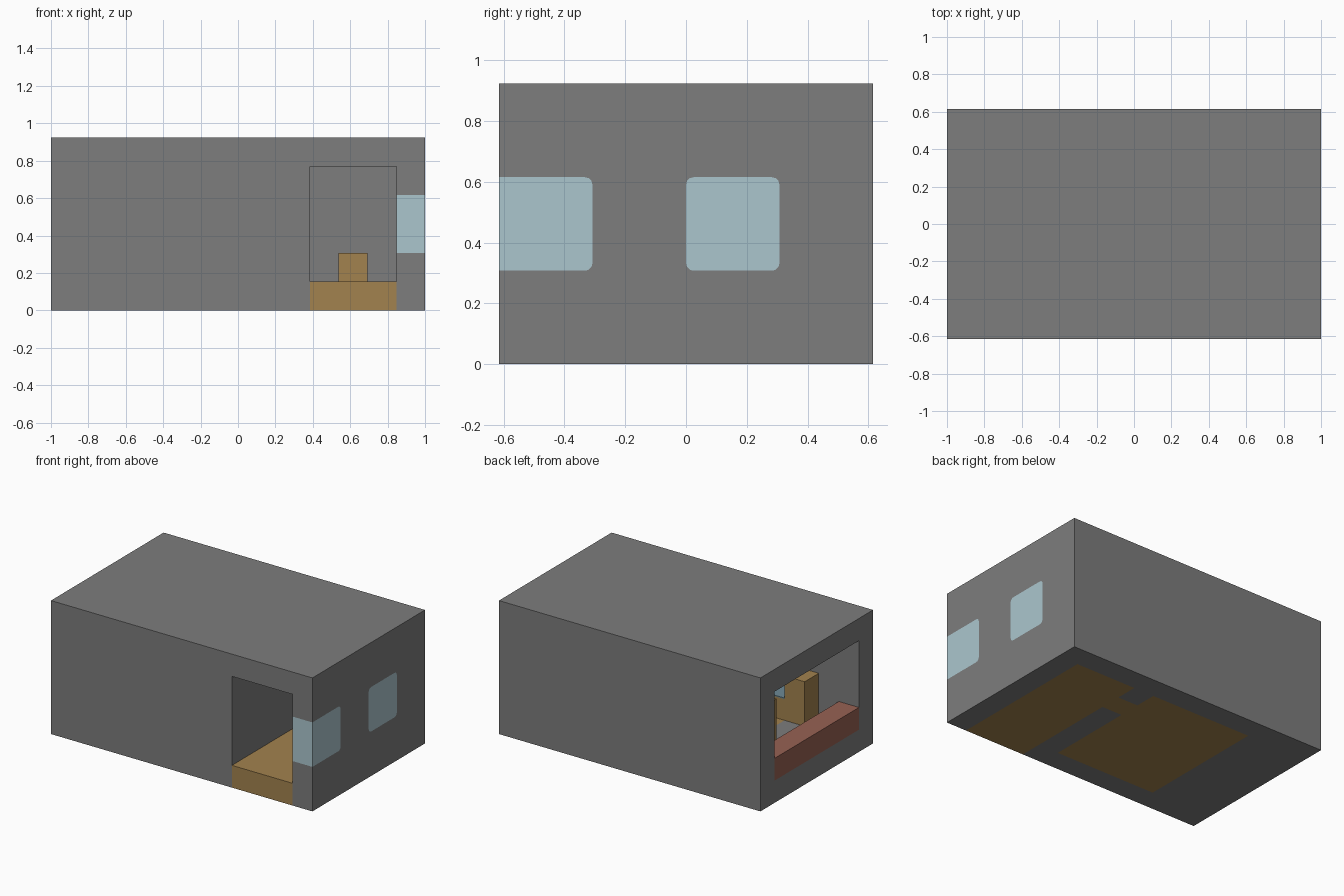
import bpy
import bmesh
from mathutils import Vector

U = 2 / 13                     # one building block
SIZE = Vector((13, 8, 6))      # house size in blocks

cube = bpy.data.objects.get("Cube")
if cube:
    bpy.data.objects.remove(cube, do_unlink=True)


def material(name, rgb):
    """Flat colour from 0-255 values, stored linear."""
    def linear(c):
        c /= 255
        return c / 12.92 if c < 0.04 else ((c + 0.055) / 1.055) ** 2.4
    colour = (*[linear(c) for c in rgb], 1)
    m = bpy.data.materials.new(name)
    m.use_nodes = True
    m.diffuse_color = colour
    bsdf = m.node_tree.nodes["Principled BSDF"]
    bsdf.inputs["Base Color"].default_value = colour
    bsdf.inputs["Roughness"].default_value = 0.9
    return m


stone = material("stone grey", (125, 125, 125))
wood = material("plank brown", (162, 130, 78))
glass = material("pale glass", (171, 198, 206))
brick = material("brick red", (151, 97, 83))
blue = material("dusty blue", (109, 138, 150))


def block(name, low, high, mat=None, round_at=()):
    """Box between two block-grid corners; edges along x at the given y values are rounded."""
    low, high = Vector(low), Vector(high)
    bm = bmesh.new()
    bmesh.ops.create_cube(bm, size=1)
    for v in bm.verts:
        v.co = Vector(low[i] if v.co[i] < 0 else high[i] for i in range(3))
    corners = [e for e in bm.edges
               if abs(e.verts[0].co.x - e.verts[1].co.x) > 0.1
               and any(abs(e.verts[0].co.y - y) < 0.01 for y in round_at)]
    if corners:
        bmesh.ops.bevel(bm, geom=corners, offset=0.16, segments=3,
                        profile=0.5, affect='EDGES')
    for v in bm.verts:
        v.co = Vector((v.co.x - SIZE.x / 2, v.co.y - SIZE.y / 2, v.co.z)) * U
    mesh = bpy.data.meshes.new(name)
    bm.to_mesh(mesh)
    bm.free()
    if mat:
        mesh.materials.append(mat)
    obj = bpy.data.objects.new(name, mesh)
    bpy.context.collection.objects.link(obj)
    return obj


def cut(target, low, high, round_at=()):
    """Remove a box from the target and discard the cutter."""
    cutter = block("cutter", low, high, round_at=round_at)
    cutter.hide_render = True
    mod = target.modifiers.new("opening", 'BOOLEAN')
    mod.operation = 'DIFFERENCE'
    mod.solver = 'EXACT'
    mod.object = cutter
    bpy.context.view_layer.objects.active = target
    bpy.ops.object.modifier_apply(modifier=mod.name)
    bpy.data.objects.remove(cutter, do_unlink=True)


# Stone shell with hall, inner doorway, main room and open side
shell = block("house_shell", (0, 0, 0), SIZE, stone)
cut(shell, (9, -0.5, -0.5), (12, 7, 5))
cut(shell, (3, 1, -0.5), (8, 7, 5))
cut(shell, (7.5, 5, -0.5), (9.5, 6, 4))
cut(shell, (-0.5, 1, 1), (3.5, 7, 5))

# Windows: one wraps the front corner, one sits further back
cut(shell, (11.5, -0.5, 2), (13.5, 2, 4), round_at=(2,))
block("corner_window", (12, 0, 2), (13, 2, 4), glass, round_at=(2,))
cut(shell, (11.5, 4, 2), (13.5, 6, 4), round_at=(4, 6))
block("side_window", (12, 4, 2), (13, 6, 4), glass, round_at=(4, 6))

# Plank floors
block("hall_floor", (9, 0, 0), (12, 7, 1), wood)
block("doorway_floor", (8, 5, 0), (9, 6, 1), wood)
block("room_floor", (3, 1, 0), (8, 7, 1), wood)

# Low parapet in the open side
block("parapet", (0, 1, 1), (1, 7, 2), brick)

# Furniture
block("hall_table", (10, 6, 1), (11, 7, 2), wood)
for side, y in (("front", 1), ("middle", 4)):
    block(side + "_headboard", (2, y, 1), (3, y + 1, 3), wood)
    block(side + "_bed_frame", (3, y, 1), (5, y + 1, 1.95), wood)
    block(side + "_bed_cover", (3, y, 1.95), (5, y + 1, 2), blue)
